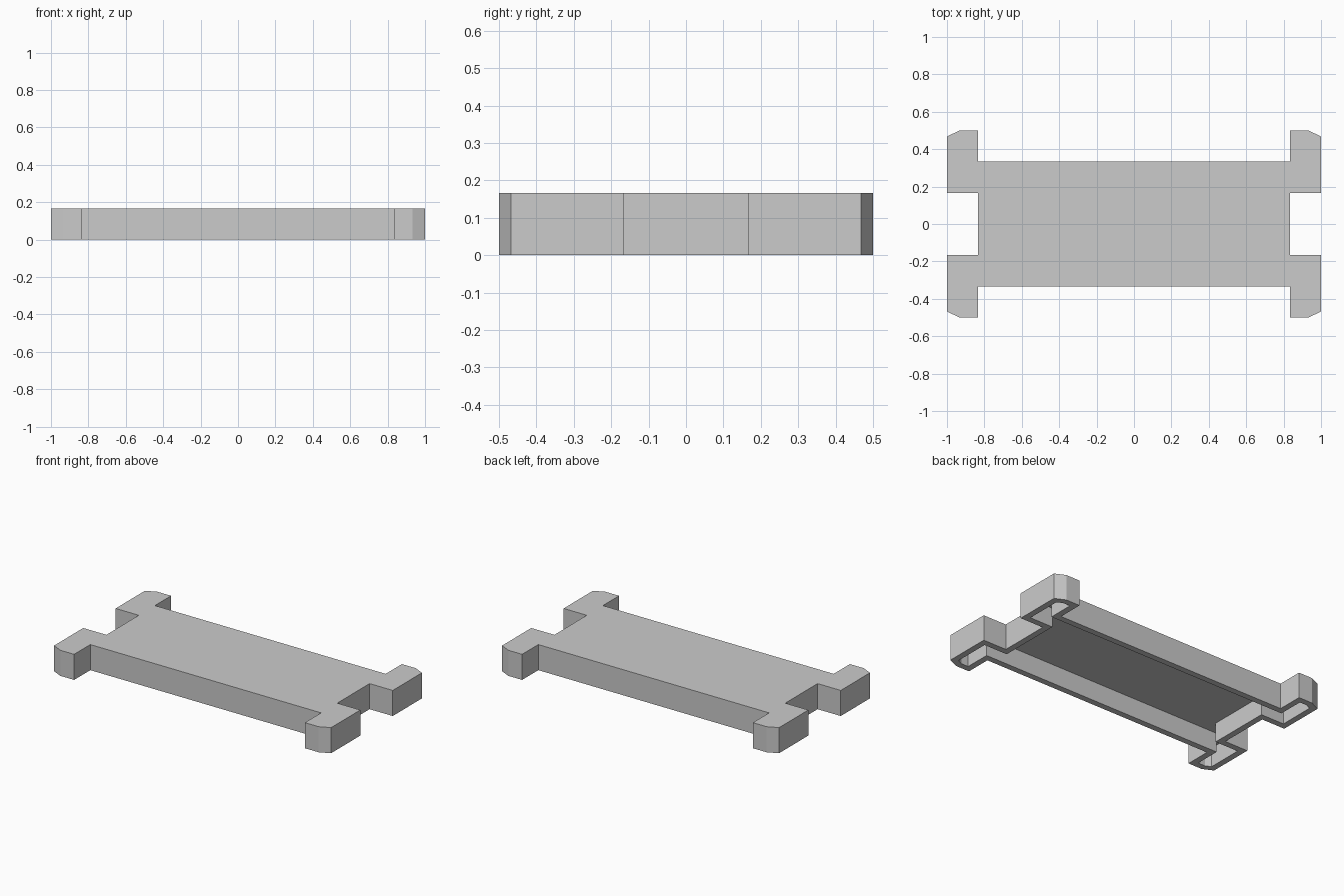
import bpy, bmesh

if "Cube" in bpy.data.objects:
    bpy.data.objects.remove(bpy.data.objects["Cube"])

HEIGHT, WALL, ROOF = 0.167, 0.04, 0.042

# One quarter of the H-shaped outline, from the end notch round to the long side
quarter = [(0.833, 0.167), (1.0, 0.167), (1.0, 0.468), (0.932, 0.5),
           (0.833, 0.5), (0.833, 0.333)]

# Mirror the quarter into a full counter-clockwise outline
half = quarter + [(-x, y) for x, y in reversed(quarter)]
outline = half + [(-x, -y) for x, y in half]

bm = bmesh.new()
bottom = bm.faces.new([bm.verts.new((x, y, 0)) for x, y in reversed(outline)])

# Side walls and roof
side = bmesh.ops.extrude_face_region(bm, geom=[bottom], use_keep_orig=True)
bmesh.ops.translate(bm, vec=(0, 0, HEIGHT),
                    verts=[v for v in side["geom"] if isinstance(v, bmesh.types.BMVert)])
bmesh.ops.recalc_face_normals(bm, faces=bm.faces[:])

# Hollow underside: inset the rim, then push the pocket up
bottom = next(f for f in bm.faces if f.calc_center_median().z < 0.001)
bmesh.ops.inset_region(bm, faces=[bottom], thickness=WALL, use_even_offset=True)
pocket = bmesh.ops.extrude_face_region(bm, geom=[bottom])
bmesh.ops.translate(bm, vec=(0, 0, HEIGHT - ROOF),
                    verts=[v for v in pocket["geom"] if isinstance(v, bmesh.types.BMVert)])
if bottom.is_valid:
    bmesh.ops.delete(bm, geom=[bottom], context='FACES_ONLY')
bmesh.ops.recalc_face_normals(bm, faces=bm.faces[:])

mesh = bpy.data.meshes.new("hollow_plate")
bm.to_mesh(mesh)
bm.free()
bpy.context.collection.objects.link(bpy.data.objects.new("hollow_plate", mesh))
